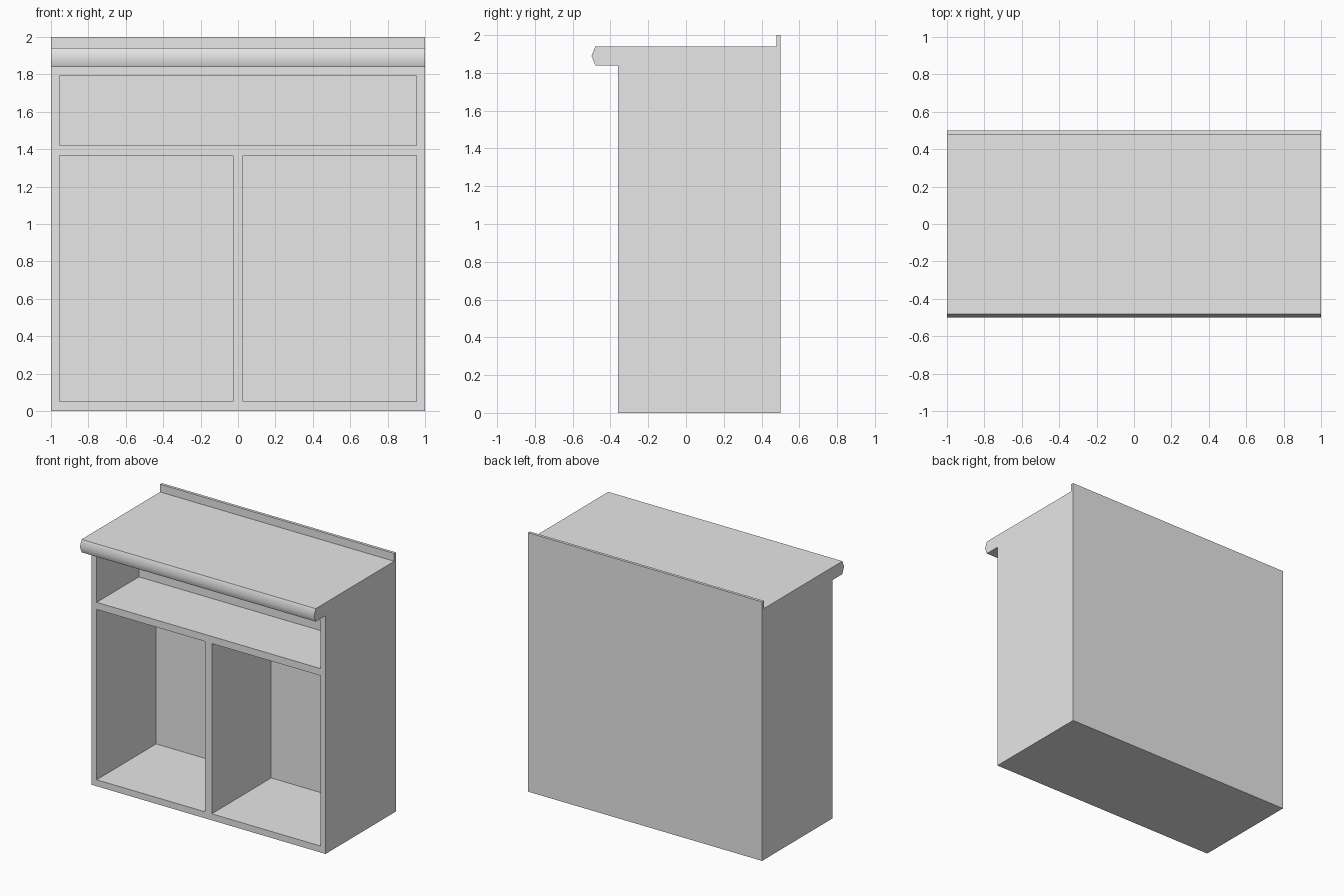
import bpy, bmesh, math

if "Cube" in bpy.data.objects:
    bpy.data.objects.remove(bpy.data.objects["Cube"], do_unlink=True)

# Single grey finish
grey = bpy.data.materials.new("plain grey")
grey.use_nodes = True
colour = (0.8, 0.8, 0.8, 1)
grey.diffuse_color = colour
grey.node_tree.nodes["Principled BSDF"].inputs["Base Color"].default_value = colour

HALF_WIDTH = 1.0
FRONT, BACK = -0.36, 0.5


def extrude_profile(name, profile, x0, x1):
    """Extrude a closed (y, z) outline from x0 to x1."""
    bm = bmesh.new()
    face = bm.faces.new([bm.verts.new((x0, y, z)) for y, z in profile])
    result = bmesh.ops.extrude_face_region(bm, geom=[face])
    verts = [v for v in result["geom"] if isinstance(v, bmesh.types.BMVert)]
    bmesh.ops.translate(bm, verts=verts, vec=(x1 - x0, 0, 0))
    bmesh.ops.recalc_face_normals(bm, faces=bm.faces)
    mesh = bpy.data.meshes.new(name)
    bm.to_mesh(mesh)
    bm.free()
    mesh.materials.append(grey)
    obj = bpy.data.objects.new(name, mesh)
    bpy.context.collection.objects.link(obj)
    return obj


def cut_opening(target, x0, x1, z0, z1, back):
    """Hollow a box-shaped compartment out of the front."""
    outline = [(FRONT - 0.05, z0), (back, z0), (back, z1), (FRONT - 0.05, z1)]
    cutter = extrude_profile("opening_cutter", outline, x0, x1)
    cutter.hide_render = True
    mod = target.modifiers.new("opening", 'BOOLEAN')
    mod.operation = 'DIFFERENCE'
    mod.solver = 'EXACT'
    mod.object = cutter
    bpy.ops.object.modifier_apply(modifier=mod.name)
    bpy.data.objects.remove(cutter, do_unlink=True)


# Cabinet outline: body, overhanging worktop with rounded nose, rear lip
outline = [(FRONT, 0), (BACK, 0), (BACK, 2.0), (0.478, 2.0), (0.478, 1.94),
           (-0.48, 1.94), (-0.5, 1.89), (-0.48, 1.84), (FRONT, 1.84)]
cabinet = extrude_profile("cabinet", outline, -HALF_WIDTH, HALF_WIDTH)
bpy.ops.object.select_all(action='DESELECT')
bpy.context.view_layer.objects.active = cabinet
cabinet.select_set(True)

# Wide upper drawer space and two lower cupboards
cut_opening(cabinet, -0.955, 0.955, 1.42, 1.79, 0.155)
cut_opening(cabinet, -0.955, -0.028, 0.05, 1.365, 0.365)
cut_opening(cabinet, 0.028, 0.955, 0.05, 1.365, 0.365)

# Soft worktop nose, crisp edges elsewhere
bpy.ops.object.shade_smooth_by_angle(angle=math.radians(55))
